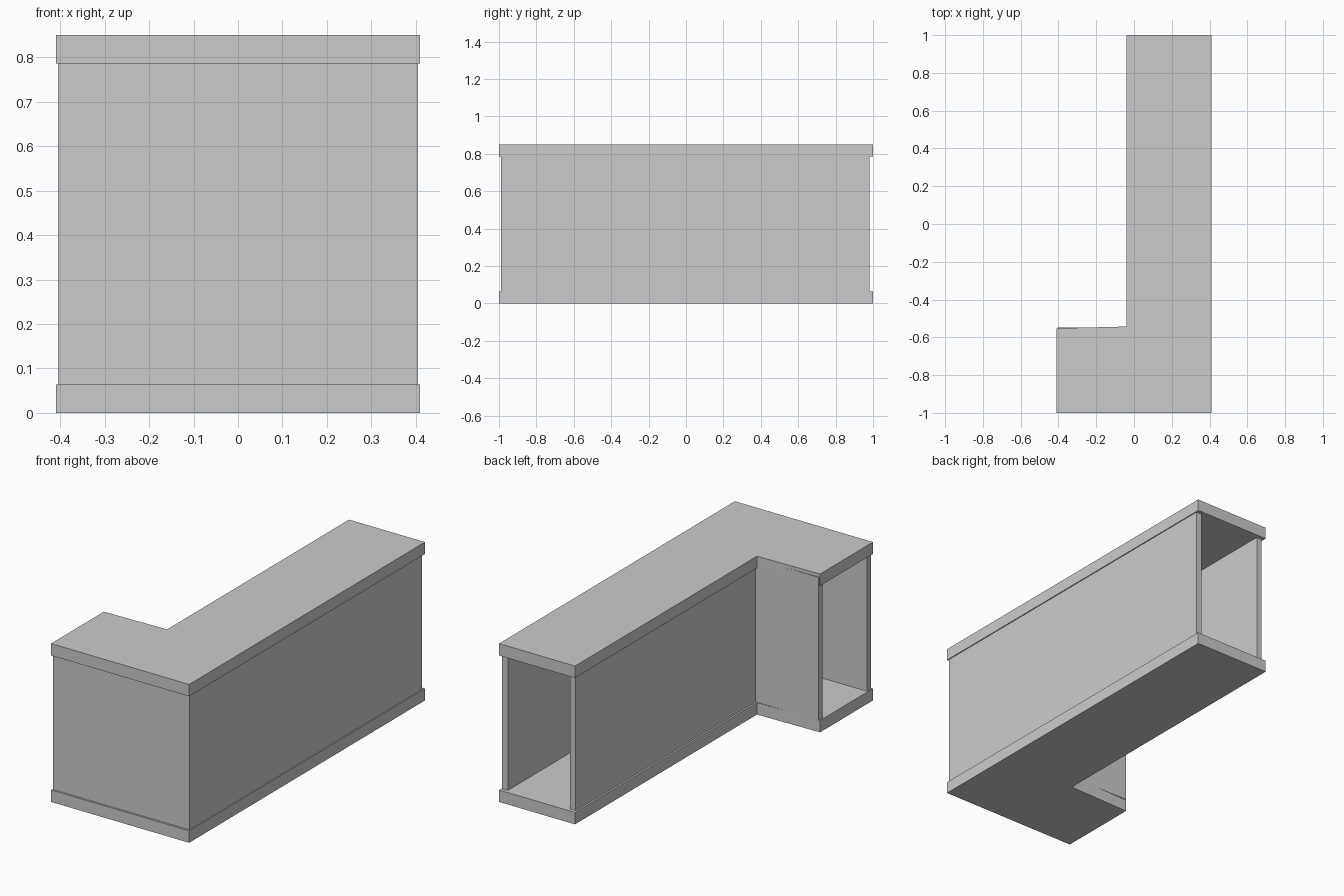
import bpy, bmesh

if "Cube" in bpy.data.objects:
    bpy.data.objects.remove(bpy.data.objects["Cube"])


def prism(name, outline, z0, z1):
    """Extrude a plan outline (counter-clockwise) from z0 to z1."""
    bm = bmesh.new()
    face = bm.faces.new([bm.verts.new((x, y, z0)) for x, y in outline])
    ext = bmesh.ops.extrude_face_region(bm, geom=[face])
    top = [g for g in ext["geom"] if isinstance(g, bmesh.types.BMVert)]
    bmesh.ops.translate(bm, verts=top, vec=(0, 0, z1 - z0))
    bmesh.ops.recalc_face_normals(bm, faces=bm.faces)
    mesh = bpy.data.meshes.new(name)
    bm.to_mesh(mesh)
    bm.free()
    obj = bpy.data.objects.new(name, mesh)
    bpy.context.collection.objects.link(obj)
    return obj


HEIGHT, SLAB = 0.85, 0.064
WALL_TOP = 0.832  # walls are let into the top slab

# L-shaped base and top slabs; the short leg's inner edge is slightly skewed
plan = [(-0.41, -1), (0.41, -1), (0.41, 1), (-0.041, 1),
        (-0.041, -0.543), (-0.41, -0.552)]
prism("base_slab", plan, 0, SLAB)
prism("counter_top", plan, HEIGHT - SLAB, HEIGHT)

# Outer wall: front and right side, both ends left open
T = 0.033
prism("outer_wall", [(-0.405, -0.99), (0.405, -0.99), (0.405, 0.98),
                     (0.405 - T, 0.98), (0.405 - T, -0.99 + T),
                     (-0.405, -0.99 + T)], SLAB, WALL_TOP)

# Inner wall following the inside corner
prism("inner_wall", [(-0.405, -0.547 - T), (-0.031 + T, -0.547 - T),
                     (-0.031 + T, 0.98), (-0.031, 0.98),
                     (-0.031, -0.547), (-0.405, -0.547)], SLAB, WALL_TOP)
